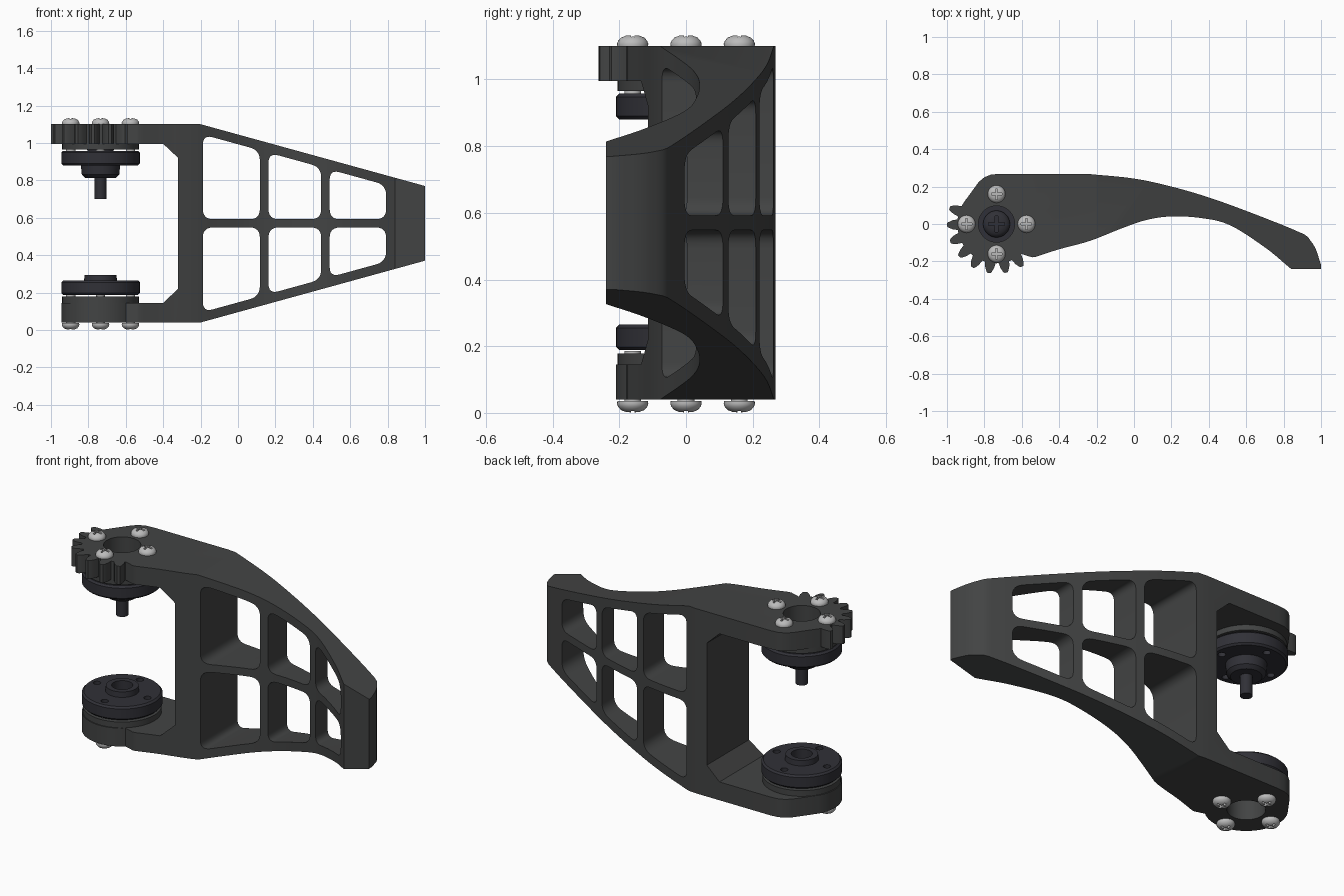
import bpy, bmesh
from math import sin, cos, pi, radians
from mathutils import Vector, Matrix

if "Cube" in bpy.data.objects:
    bpy.data.objects.remove(bpy.data.objects["Cube"])

CX = -0.735          # pivot axis of the two arms
MID = 0.57           # mirror height of the bracket


def material(name, col):
    m = bpy.data.materials.new(name)
    m.diffuse_color = (*col, 1)
    m.use_nodes = True
    m.node_tree.nodes["Principled BSDF"].inputs["Base Color"].default_value = m.diffuse_color
    return m


GREY = material("dark_grey", (0.055, 0.057, 0.057))
BLACK = material("blue_black", (0.03, 0.03, 0.038))
STEEL = material("steel", (0.5, 0.5, 0.5))


def make(name, bm, mat=None):
    bmesh.ops.remove_doubles(bm, verts=bm.verts, dist=1e-5)
    bmesh.ops.recalc_face_normals(bm, faces=bm.faces)
    me = bpy.data.meshes.new(name)
    bm.to_mesh(me)
    bm.free()
    ob = bpy.data.objects.new(name, me)
    bpy.context.collection.objects.link(ob)
    if mat:
        me.materials.append(mat)
    return ob


def prism(bm, pts, a, b, axis="z"):
    """Extrude a 2D outline from a to b along z, or along y for x-z outlines."""
    place = (lambda p, h: (p[0], p[1], h)) if axis == "z" else (lambda p, h: (p[0], h, p[1]))
    lo = [bm.verts.new(place(p, a)) for p in pts]
    hi = [bm.verts.new(place(p, b)) for p in pts]
    bm.faces.new(lo)
    bm.faces.new(hi[::-1])
    n = len(pts)
    for i in range(n):
        bm.faces.new((lo[i], lo[(i + 1) % n], hi[(i + 1) % n], hi[i]))


def lathe(bm, prof, x=0, y=0, seg=48, closed=False):
    """Spin (radius, z) points about a vertical axis."""
    rings = []
    for r, z in prof:
        if r == 0:
            rings.append([bm.verts.new((x, y, z))] * seg)
        else:
            rings.append([bm.verts.new((x + r * cos(2 * pi * k / seg), y + r * sin(2 * pi * k / seg), z))
                          for k in range(seg)])
    for i in range(len(rings) if closed else len(rings) - 1):
        a, b = rings[i], rings[(i + 1) % len(rings)]
        for k in range(seg):
            q = [a[k], a[(k + 1) % seg], b[(k + 1) % seg], b[k]]
            bm.faces.new(list(dict.fromkeys(q)))


def boolean(ob, bm, op="DIFFERENCE"):
    cut = make("cutter", bm)
    mod = ob.modifiers.new("cut", "BOOLEAN")
    mod.object, mod.operation, mod.solver = cut, op, "EXACT"
    bpy.context.view_layer.objects.active = ob
    bpy.ops.object.modifier_apply(modifier=mod.name)
    bpy.data.objects.remove(cut)


def smooth(ob, ang=30):
    bpy.ops.object.select_all(action="DESELECT")
    ob.select_set(True)
    bpy.context.view_layer.objects.active = ob
    bpy.ops.object.shade_smooth_by_angle(angle=radians(ang))


def spline(pts, n=5):
    p = [Vector(q) for q in pts]
    p = [2 * p[0] - p[1]] + p + [2 * p[-1] - p[-2]]
    out = []
    for i in range(1, len(p) - 2):
        a, b, c, d = p[i - 1:i + 3]
        for k in range(n):
            t = k / n
            out.append(0.5 * (2 * b + (c - a) * t + (2 * a - 5 * b + 4 * c - d) * t**2
                              + (3 * b - a - 3 * c + d) * t**3))
    return out + [p[-2]]


def rounded(pts, d, n=6):
    out = []
    p = [Vector(q) for q in pts]
    for i, b in enumerate(p):
        s = b + (p[i - 1] - b).normalized() * d
        e = b + (p[(i + 1) % len(p)] - b).normalized() * d
        out += [s * (1 - t)**2 + b * 2 * t * (1 - t) + e * t * t for t in (k / n for k in range(n + 1))]
    return out


# Bracket: curved plan outline intersected with the tapered, forked front outline
back = spline([(-0.25, 0.268), (0, 0.243), (0.2, 0.2), (0.4, 0.142), (0.6, 0.07), (0.8, -0.008), (0.91, -0.055)])
tip = spline([(0.93, -0.07), (0.97, -0.13), (1.0, -0.22)], 3) + [(1.0, -0.24), (0.84, -0.24)]
under = spline([(0.83, -0.232), (0.7, -0.125), (0.51, -0.005), (0.35, 0.033), (0.19, 0.04), (0.06, 0.02),
                (-0.07, -0.025), (-0.235, -0.09), (-0.4, -0.135), (-0.53, -0.177)])
arc = [(CX + 0.21 * cos(a), 0.21 * sin(a)) for a in (radians(310 - 5 * k) for k in range(33))]
plan = back + tip + under + [(-0.545, -0.178)] + arc + [(-0.83, 0.225), (-0.8, 0.25), (-0.765, 0.264), (-0.72, 0.268)]
front_half = [(1.1, 0.742), (-0.2, 1.1), (-1.1, 1.1), (-1.1, 0.995), (-0.4, 0.995), (-0.32, 0.92)]
front = front_half + [(x, 2 * MID - z) for x, z in reversed(front_half)]

bm = bmesh.new()
prism(bm, plan, -0.2, 1.4)
bracket = make("bracket", bm, GREY)
bm = bmesh.new()
prism(bm, front, -0.6, 0.6, "y")
boolean(bracket, bm, "INTERSECT")

# Six windows and the pivot bore
bm = bmesh.new()
for x0, x1 in ((-0.188, 0.117), (0.163, 0.445), (0.49, 0.792)):
    top = lambda x: 1.1 - 0.2754 * (x + 0.2) - 0.052
    hole = rounded([(x0, 0.592), (x1, 0.592), (x1, top(x1)), (x0, top(x0))], 0.055)
    prism(bm, hole, -0.5, 0.5, "y")
    prism(bm, [(x, 2 * MID - z) for x, z in hole], -0.5, 0.5, "y")
lathe(bm, [(0, -0.1), (0.097, -0.1), (0.097, 1.3), (0, 1.3)], CX)
boolean(bracket, bm)
smooth(bracket)

# Gear teeth around the upper arm end
bm = bmesh.new()
for k in range(8):
    rot = Matrix.Rotation(radians(161 + 20 * k), 2)
    tooth = [(0.2, -0.03), (0.235, -0.024), (0.258, -0.014), (0.265, -0.008),
             (0.265, 0.008), (0.258, 0.014), (0.235, 0.024), (0.2, 0.03)]
    prism(bm, [rot @ Vector(p) + Vector((CX, 0)) for p in tooth], 0.995, 1.1)
smooth(make("gear_teeth", bm, GREY))

SPOTS = [(CX + 0.16 * cos(k * pi / 2), 0.16 * sin(k * pi / 2)) for k in range(4)]


def horn(name, prof, z0, z1):
    """Turned disc with four small holes between z0 and z1."""
    bm = bmesh.new()
    lathe(bm, prof, CX, closed=prof[0][0] > 0)
    ob = make(name, bm, BLACK)
    bm = bmesh.new()
    for x, y in SPOTS:
        lathe(bm, [(0, z0), (0.02, z0), (0.02, z1), (0, z1)], x, y, 16)
    boolean(ob, bm)
    smooth(ob)


# Upper and lower horns
horn("upper_horn", [(0, 0.958), (0.2, 0.958), (0.21, 0.948), (0.21, 0.89), (0.2, 0.88), (0.105, 0.88),
                    (0.1, 0.83), (0.08, 0.812), (0, 0.812)], 0.85, 0.92)
horn("lower_horn", [(0.055, 0.188), (0.2, 0.188), (0.21, 0.198), (0.21, 0.255), (0.2, 0.265), (0.088, 0.265),
                    (0.085, 0.295), (0.055, 0.295)], 0.225, 0.3)

# Spacer rings between the arms and the horns
for name, z0, z1 in (("upper_spacer", 0.965, 0.995), ("lower_spacer", 0.145, 0.178)):
    bm = bmesh.new()
    lathe(bm, [(0.097, z0), (0.205, z0), (0.205, z1), (0.097, z1)], CX, closed=True)
    smooth(make(name, bm, GREY))


def screw(name, mat, r, h, shaft, length, depth):
    """Domed cross-head screw, head seated on z = 0."""
    bm = bmesh.new()
    lathe(bm, [(0, h), (r * 0.45, h * 0.95), (r * 0.75, h * 0.78), (r * 0.93, h * 0.5), (r, h * 0.25),
               (r * 0.97, 0), (shaft, 0), (shaft, -length), (0, -length)], seg=28)
    ob = make(name, bm, mat)
    a, b = r * 0.6, r * 0.12
    cross = [(a, -b), (a, b), (b, b), (b, a), (-b, a), (-b, b),
             (-a, b), (-a, -b), (-b, -b), (-b, -a), (b, -a), (b, -b)]
    bm = bmesh.new()
    prism(bm, cross, h - depth, h + 0.1)
    boolean(ob, bm)
    smooth(ob, 40)
    return ob


# Steel screws, four above and four mirrored below
first = screw("arm_screw", STEEL, 0.047, 0.035, 0.025, 0.15, 0.018)
first.location = (*SPOTS[0], 1.098)
for i, (x, y) in enumerate(SPOTS):
    for z in (1.098, 0.036):
        if i == 0 and z > 1:
            continue
        s = first.copy()
        bpy.context.collection.objects.link(s)
        s.location = (x, y, z)
        s.rotation_euler = (0 if z > 1 else pi, 0, 0)

# Black pivot screw reaching down through the upper horn
pivot = screw("pivot_screw", BLACK, 0.072, 0.04, 0.032, 0.258, 0.025)
pivot.location = (CX, 0, 0.958)
